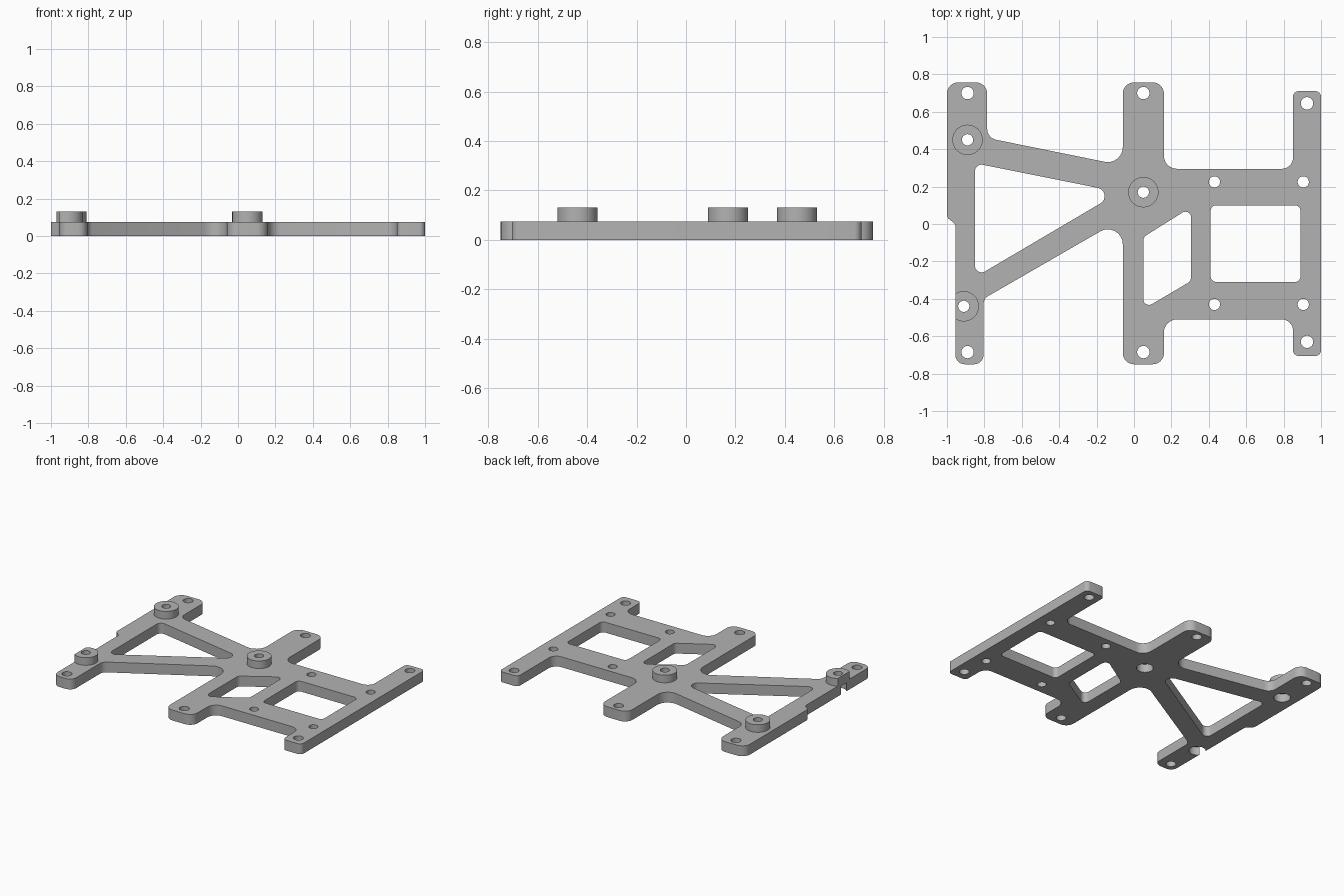
import bpy, bmesh, math
from mathutils import Vector

if "Cube" in bpy.data.objects:
    bpy.data.objects.remove(bpy.data.objects["Cube"], do_unlink=True)

PLATE_TOP, BOSS_TOP, BORE_TOP = 0.075, 0.13, 0.06

grey = bpy.data.materials.new("plain grey")
grey.use_nodes = True
grey.diffuse_color = (0.45, 0.45, 0.45, 1)
grey.node_tree.nodes["Principled BSDF"].inputs["Base Color"].default_value = grey.diffuse_color


def rounded(corners, steps=8):
    """Replace each (x, y, radius) corner by a tangent arc."""
    pts = []
    n = len(corners)
    for i, (x, y, r) in enumerate(corners):
        p = Vector((x, y))
        a = (Vector(corners[i - 1][:2]) - p).normalized()
        b = (Vector(corners[(i + 1) % n][:2]) - p).normalized()
        half = a.angle(b) / 2
        centre = p + (a + b).normalized() * (r / math.sin(half))
        start = p + a * (r / math.tan(half)) - centre
        end = p + b * (r / math.tan(half)) - centre
        sweep = math.atan2(start.x * end.y - start.y * end.x, start.dot(end))
        for k in range(steps + 1):
            t = sweep * k / steps
            c, s = math.cos(t), math.sin(t)
            pts.append(centre + Vector((start.x * c - start.y * s, start.x * s + start.y * c)))
    return pts


def circle(x, y, r, n=40):
    return [Vector((x + r * math.cos(math.tau * i / n), y + r * math.sin(math.tau * i / n)))
            for i in range(n)]


def prisms(name, loops, z0, z1):
    """One object holding an upright prism for each outline."""
    bm = bmesh.new()
    for loop in loops:
        face = bm.faces.new([bm.verts.new((p.x, p.y, z0)) for p in loop])
        top = bmesh.ops.extrude_face_region(bm, geom=[face])["geom"]
        bmesh.ops.translate(bm, vec=(0, 0, z1 - z0),
                            verts=[v for v in top if isinstance(v, bmesh.types.BMVert)])
    bmesh.ops.recalc_face_normals(bm, faces=bm.faces)
    mesh = bpy.data.meshes.new(name)
    bm.to_mesh(mesh)
    bm.free()
    mesh.materials.append(grey)
    ob = bpy.data.objects.new(name, mesh)
    bpy.context.collection.objects.link(ob)
    return ob


def finish(ob, cutters):
    """Cut the openings, then smooth the round walls."""
    bpy.ops.object.select_all(action="DESELECT")
    ob.select_set(True)
    bpy.context.view_layer.objects.active = ob
    for cutter in cutters:
        mod = ob.modifiers.new("cut", "BOOLEAN")
        mod.operation, mod.solver, mod.object = "DIFFERENCE", "EXACT", cutter
        bpy.ops.object.modifier_apply(modifier=mod.name)
    bpy.ops.object.shade_smooth_by_angle(angle=math.radians(35))


# Plate outline, counter-clockwise from the lower left foot
outline = rounded([
    (-0.955, -0.75, 0.05), (-0.805, -0.75, 0.05), (-0.805, -0.4, 0.05),
    (-0.06, 0.03, 0.08), (-0.06, -0.75, 0.06), (0.16, -0.75, 0.06),
    (0.16, -0.51, 0.07), (0.85, -0.51, 0.06), (0.85, -0.705, 0.03),
    (1, -0.705, 0.03), (1, 0.71, 0.03), (0.85, 0.71, 0.03),
    (0.85, 0.295, 0.06), (0.16, 0.295, 0.07), (0.16, 0.757, 0.06),
    (-0.06, 0.757, 0.06), (-0.06, 0.313, 0.08), (-0.785, 0.46, 0.06),
    (-0.785, 0.757, 0.06), (-1, 0.757, 0.06), (-1, 0.035, 0.03),
    (-0.955, 0, 0.03)])

# Window openings
windows = [
    rounded([(-0.85, -0.285, 0.035), (-0.078, 0.17, 0.045), (-0.85, 0.325, 0.035)]),
    rounded([(0.05, -0.455, 0.03), (0.305, -0.305, 0.035),
             (0.305, 0.09, 0.03), (0.05, -0.07, 0.035)]),
    rounded([(0.41, -0.31, 0.03), (0.89, -0.31, 0.03), (0.89, 0.1, 0.03), (0.41, 0.1, 0.03)])]

# Screw holes
holes = [circle(x, y, 0.033) for x in (-0.89, 0.05) for y in (-0.685, 0.7)]
holes += [circle(0.925, y, 0.033) for y in (-0.63, 0.645)]
holes += [circle(x, y, 0.03) for x in (0.43, 0.905) for y in (-0.43, 0.225)]

bosses = {"rear_boss": (-0.89, 0.45), "centre_boss": (0.05, 0.17), "front_boss": (-0.91, -0.44)}
holes += [circle(x, y, 0.03) for x, y in bosses.values()]

# Cutters: through openings, wide bores underneath, trim along the left edge
through = prisms("opening_cutter", windows + holes, -0.1, 0.3)
bores = prisms("bore_cutter", [circle(x, y, 0.055) for x, y in bosses.values()], -0.1, BORE_TOP)
trim = prisms("edge_cutter", [[Vector(p) for p in
              ((-1.2, -0.7), (-0.955, -0.7), (-0.955, -0.1), (-1.2, -0.1))]], -0.1, 0.3)

finish(prisms("plate", [outline], 0, PLATE_TOP), [through, bores])

# Raised bosses
for name, (x, y) in bosses.items():
    boss = prisms(name, [circle(x, y, 0.081, 48)], PLATE_TOP, BOSS_TOP)
    finish(boss, [through, trim])

for cutter in (through, bores, trim):
    bpy.data.objects.remove(cutter, do_unlink=True)
